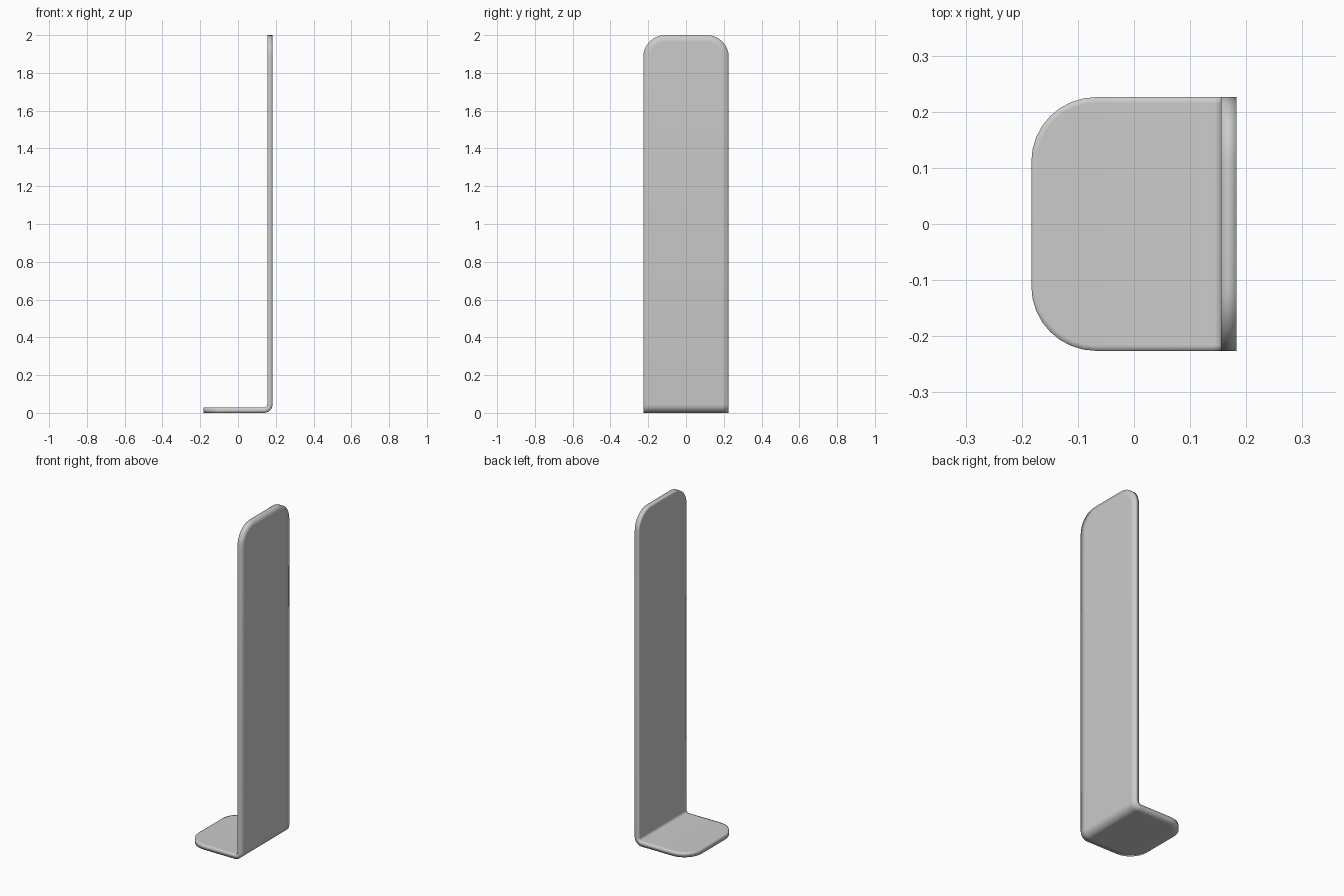
import bpy, bmesh
from math import sin, cos, pi

cube = bpy.data.objects.get("Cube")
if cube:
    bpy.data.objects.remove(cube, do_unlink=True)

HALF_X, HALF_Y, HEIGHT = 0.183, 0.226, 2.0
THICK, BEND, CORNER = 0.028, 0.045, 0.115
FOOT = 2 * HALF_X - BEND           # straight length of the foot
ARC = BEND * pi / 2                # length of the bend
TOTAL = FOOT + ARC + HEIGHT - BEND
STEPS = 8


def place(s, y, depth):
    """Point at length s along the bent sheet, depth in from the outside."""
    if s <= FOOT:
        return (-HALF_X + s, y, depth)
    if s >= FOOT + ARC:
        return (HALF_X - depth, y, BEND + s - FOOT - ARC)
    a, r = (s - FOOT) / BEND, BEND - depth
    return (HALF_X - BEND + r * sin(a), y, BEND - r * cos(a))


def outline(inset):
    """Stations (length, half width) of the rounded sheet, inset from its edge."""
    r = CORNER - inset
    arc = [(CORNER - r * cos(a), HALF_Y - CORNER + r * sin(a))
           for a in (i * pi / 2 / STEPS for i in range(STEPS + 1))]
    bend = [(FOOT + ARC * i / 6, HALF_Y - inset) for i in range(7)]
    return arc + bend + [(TOTAL - s, w) for s, w in reversed(arc)]


bm = bmesh.new()


def skin(depth, inset):
    """One face of the sheet: four columns of vertices joined by strips."""
    rim, ring = outline(0), outline(inset)
    columns = [[bm.verts.new(place(s, side * w, depth)) for s, w in line]
               for line, side in ((rim, -1), (ring, -1), (ring, 1), (rim, 1))]
    for a, b in zip(columns, columns[1:]):
        join(a, b)
    for end in (0, -1):
        bm.faces.new([c[end] for c in columns])
    return columns[0] + columns[3][::-1]


def join(a, b):
    for i in range(len(a) - 1):
        bm.faces.new((a[i], a[i + 1], b[i + 1], b[i]))


# Outer and inner skins, then the rim between them
outer = skin(0, 0.035)
inner = skin(THICK, 0.01)
join(outer + outer[:1], inner + inner[:1])
bmesh.ops.recalc_face_normals(bm, faces=bm.faces)
for face in bm.faces:
    face.smooth = True

mesh = bpy.data.meshes.new("bent_plate")
bm.to_mesh(mesh)
bm.free()
plate = bpy.data.objects.new("bent_plate", mesh)
bpy.context.collection.objects.link(plate)

# Plain grey finish
grey = bpy.data.materials.new("light_grey")
grey.use_nodes = True
colour = (0.6, 0.6, 0.6, 1)
grey.diffuse_color = colour
grey.node_tree.nodes["Principled BSDF"].inputs["Base Color"].default_value = colour
mesh.materials.append(grey)
